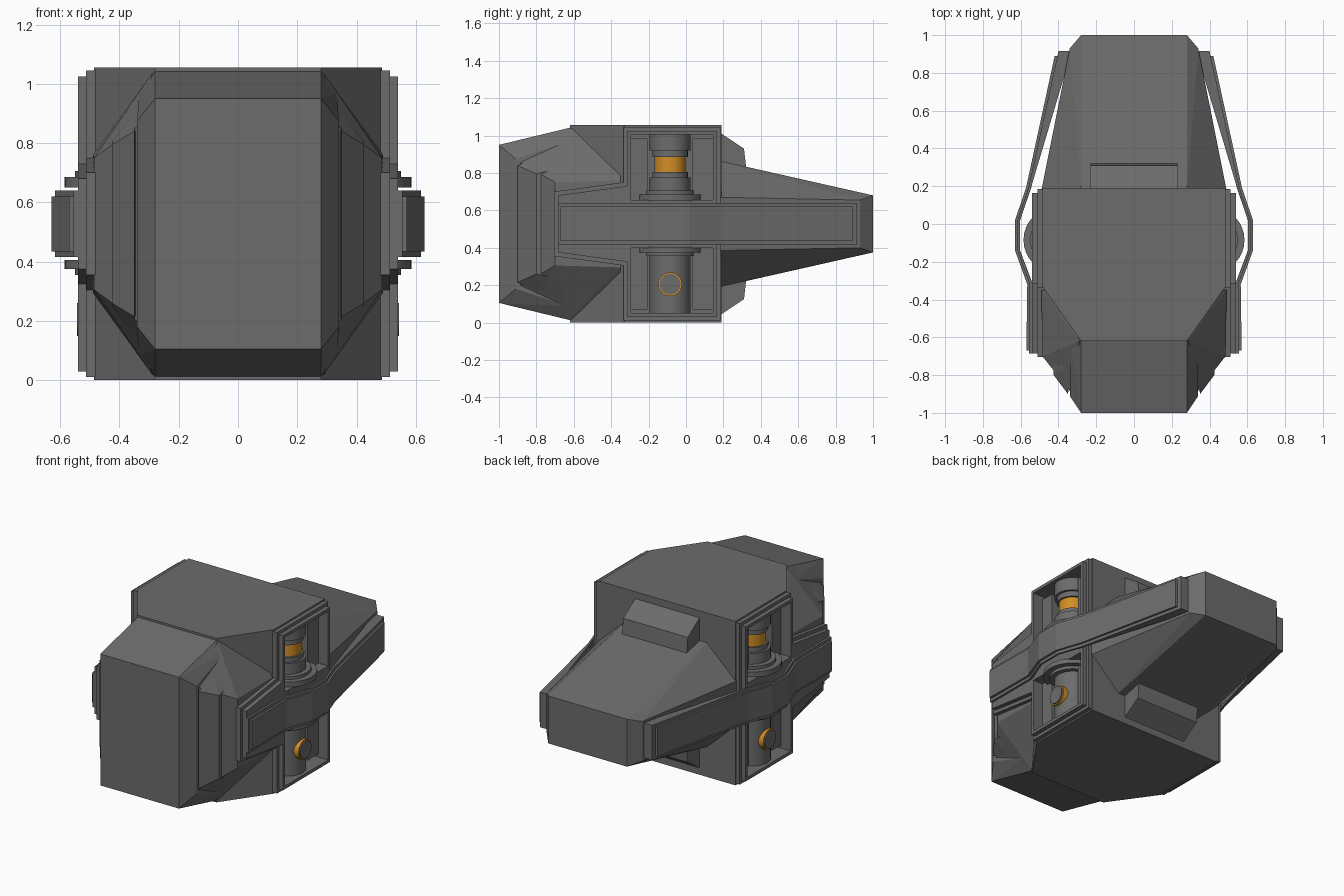
import bpy, bmesh, math
from mathutils import Matrix, Vector

if "Cube" in bpy.data.objects:
    bpy.data.objects.remove(bpy.data.objects["Cube"])

C = 0.5275  # height of the horizontal symmetry plane


def material(name, rgb):
    m = bpy.data.materials.new(name)
    m.diffuse_color = (*rgb, 1)
    m.use_nodes = True
    m.node_tree.nodes["Principled BSDF"].inputs["Base Color"].default_value = m.diffuse_color
    return m


GREY = material("hull grey", (0.15, 0.15, 0.15))
ORANGE = material("lamp orange", (0.66, 0.27, 0.02))


def finish(name, bm, mat=GREY, mirror=(False, False), smooth=False):
    """Turn a bmesh into an object, optionally mirrored left-right / up-down."""
    bmesh.ops.recalc_face_normals(bm, faces=bm.faces)
    me = bpy.data.meshes.new(name)
    bm.to_mesh(me)
    bm.free()
    me.materials.append(mat)
    ob = bpy.data.objects.new(name, me)
    bpy.context.collection.objects.link(ob)
    ob.location.z = C
    if any(mirror):
        mod = ob.modifiers.new("mirror", 'MIRROR')
        mod.use_axis = (mirror[0], False, mirror[1])
        mod.use_mirror_merge = False
    if smooth:
        bpy.context.view_layer.objects.active = ob
        ob.select_set(True)
        bpy.ops.object.shade_smooth_by_angle(angle=math.radians(35))
        ob.select_set(False)
    return ob


def hull(name, pts, sx=True, sz=True, **kw):
    """Convex hull of points, repeated symmetrically in x and about z = C."""
    bm = bmesh.new()
    for x, y, z in pts:
        for a in ((1, -1) if sx else (1,)):
            for b in ((1, -1) if sz else (1,)):
                bm.verts.new((a * x, y, b * (z - C)))
    bmesh.ops.remove_doubles(bm, verts=bm.verts, dist=1e-5)
    r = bmesh.ops.convex_hull(bm, input=bm.verts)
    junk = [v for v in r["geom_interior"] if isinstance(v, bmesh.types.BMVert)]
    bmesh.ops.delete(bm, geom=junk, context='VERTS')
    bmesh.ops.dissolve_limit(bm, angle_limit=0.01, verts=bm.verts, edges=bm.edges)
    return finish(name, bm, **kw)


def prism(name, poly, axis, lo, hi, **kw):
    """Extrude a 2D outline: axis 'z' uses (x, y), axis 'x' uses (y, z)."""
    bm = bmesh.new()
    if axis == 'z':
        pts = [(p, q, lo - C) for p, q in poly]
        d = Vector((0, 0, hi - lo))
    else:
        pts = [(lo, p, q - C) for p, q in poly]
        d = Vector((hi - lo, 0, 0))
    f = bm.faces.new([bm.verts.new(p) for p in pts])
    r = bmesh.ops.extrude_face_region(bm, geom=[f])
    bmesh.ops.translate(bm, vec=d,
                        verts=[g for g in r["geom"] if isinstance(g, bmesh.types.BMVert)])
    return finish(name, bm, **kw)


def box(name, x, y, z, **kw):
    return prism(name, [(x[0], y[0]), (x[1], y[0]), (x[1], y[1]), (x[0], y[1])],
                 'z', z[0], z[1], **kw)


def drum(name, r, z0, z1, **kw):
    """Upright cylinder in the equipment bay."""
    bm = bmesh.new()
    bmesh.ops.create_cone(bm, cap_ends=True, segments=32, radius1=r, radius2=r,
                          depth=z1 - z0,
                          matrix=Matrix.Translation((0.41, -0.085, (z0 + z1) / 2 - C)))
    return finish(name, bm, mirror=(True, False), smooth=True, **kw)


def port(name, r, x1, **kw):
    """Short sideways cylinder on the lower drum."""
    bm = bmesh.new()
    mat = Matrix.Translation(((0.42 + x1) / 2, -0.085, 0.205 - C)) @ Matrix.Rotation(math.pi / 2, 4, 'Y')
    bmesh.ops.create_cone(bm, cap_ends=True, segments=24, radius1=r, radius2=r,
                          depth=x1 - 0.42, matrix=mat)
    return finish(name, bm, mirror=(True, False), smooth=True, **kw)


BOTH, SIDE = (True, True), (True, False)

# Central body and raised side frames
half = [(0.485, 0.19), (0.485, -0.33), (0.28, -0.62)]
body = prism("central_body", half + [(-x, y) for x, y in reversed(half)], 'z', 0, 1.055)


def side_outline(e):
    up = [(0.165 + e, 1.025 + e), (-0.315 - e, 1.025 + e), (-0.315 - e, 0.73 + e),
          (-0.685 - e, 0.68 + e)]
    return up + [(y, 2 * C - z) for y, z in reversed(up)]


backing = prism("side_backing", side_outline(0.02), 'x', 0.40, 0.512, mirror=SIDE)
frame = prism("side_frame", side_outline(0.0), 'x', 0.40, 0.54, mirror=SIDE)

# Equipment bays cut into the sides
cutter = box("bay_cutter", (0.30, 0.7), (-0.295, 0.145), (0.655, 1.005), mirror=BOTH)
cutter.hide_render = True
cutter.hide_viewport = False
for ob in (body, backing, frame):
    mod = ob.modifiers.new("bay", 'BOOLEAN')
    mod.operation = 'DIFFERENCE'
    mod.solver = 'EXACT'
    mod.object = cutter
    bpy.context.view_layer.objects.active = ob
    for m in list(ob.modifiers):
        bpy.ops.object.modifier_apply(modifier=m.name)
bpy.data.objects.remove(cutter)

# Blocks on both sides of each bay
box("bay_block_front", (0.29, 0.47), (-0.30, -0.205), (0.65, 0.985), mirror=BOTH)
box("bay_block_rear", (0.29, 0.47), (0.035, 0.15), (0.65, 0.985), mirror=BOTH)

# Nose: proud centre wedge over stepped cheeks
hull("nose", [(0.28, -1, 0.95), (0.28, -0.62, 1.042), (0.34, -0.91, 0.875),
              (0.335, -0.62, 0.97), (0.28, -0.5, 1.042)])
hull("cheeks", [(0.29, -0.62, 1.035), (0.335, -0.89, 0.86), (0.485, -0.70, 0.75),
                (0.49, -0.35, 0.76), (0.28, -0.35, 1.03)])
hull("cheek_plate", [(0.35, -0.90, 0.84), (0.425, -0.80, 0.795), (0.425, -0.70, 0.82),
                     (0.35, -0.75, 0.90), (0.33, -0.80, 0.80)], sx=False, mirror=SIDE)

# Tapered tail with small humps above and below
hull("tail", [(0.28, 0.18, 0.865), (0.28, 1.0, 0.68), (0.34, 0.93, 0.655),
              (0.49, 0.18, 0.67)])
prism("tail_hump", [(0.15, 1.025), (0.19, 1.01), (0.31, 0.93), (0.325, 0.80), (0.15, 0.80)],
      'x', -0.23, 0.23, mirror=(False, True))

# Side rails that bow outwards past the bays
outer = [(0.57, -0.67), (0.565, -0.32), (0.63, -0.14), (0.63, 0.02), (0.572, 0.19), (0.42, 0.89)]
inner = [(0.36, 0.89), (0.545, 0.19), (0.603, 0.02), (0.603, -0.14), (0.535, -0.32), (0.50, -0.67)]
prism("side_rail", outer + inner, 'z', 0.435, 0.62, mirror=SIDE)
o2 = [(x - 0.013, y) for x, y in outer]
o2[0], o2[-1] = (0.555, -0.685), (0.400, 0.915)
i2 = [(x + 0.001, y) for x, y in inner]
i2[0], i2[-1] = (0.33, 0.915), (0.50, -0.685)
prism("rail_backing", o2 + i2, 'z', 0.415, 0.64, mirror=SIDE)

# Upper bay: stepped drum with a lamp band
for i, (r, a, b) in enumerate([(0.175, 0.65, 0.685), (0.14, 0.685, 0.705), (0.11, 0.705, 0.775),
                               (0.095, 0.775, 0.805), (0.095, 0.885, 0.92), (0.11, 0.92, 1.01)]):
    drum(f"upper_drum_{i}", r, a, b)
drum("lamp_band", 0.083, 0.80, 0.89, mat=ORANGE)

# Lower bay: plain drum with a ringed port
for i, (r, a, b) in enumerate([(0.175, 0.375, 0.405), (0.14, 0.355, 0.375), (0.11, 0.045, 0.36)]):
    drum(f"lower_drum_{i}", r, a, b)
port("port_ring", 0.064, 0.535, mat=ORANGE)
port("port_cap", 0.056, 0.543)
